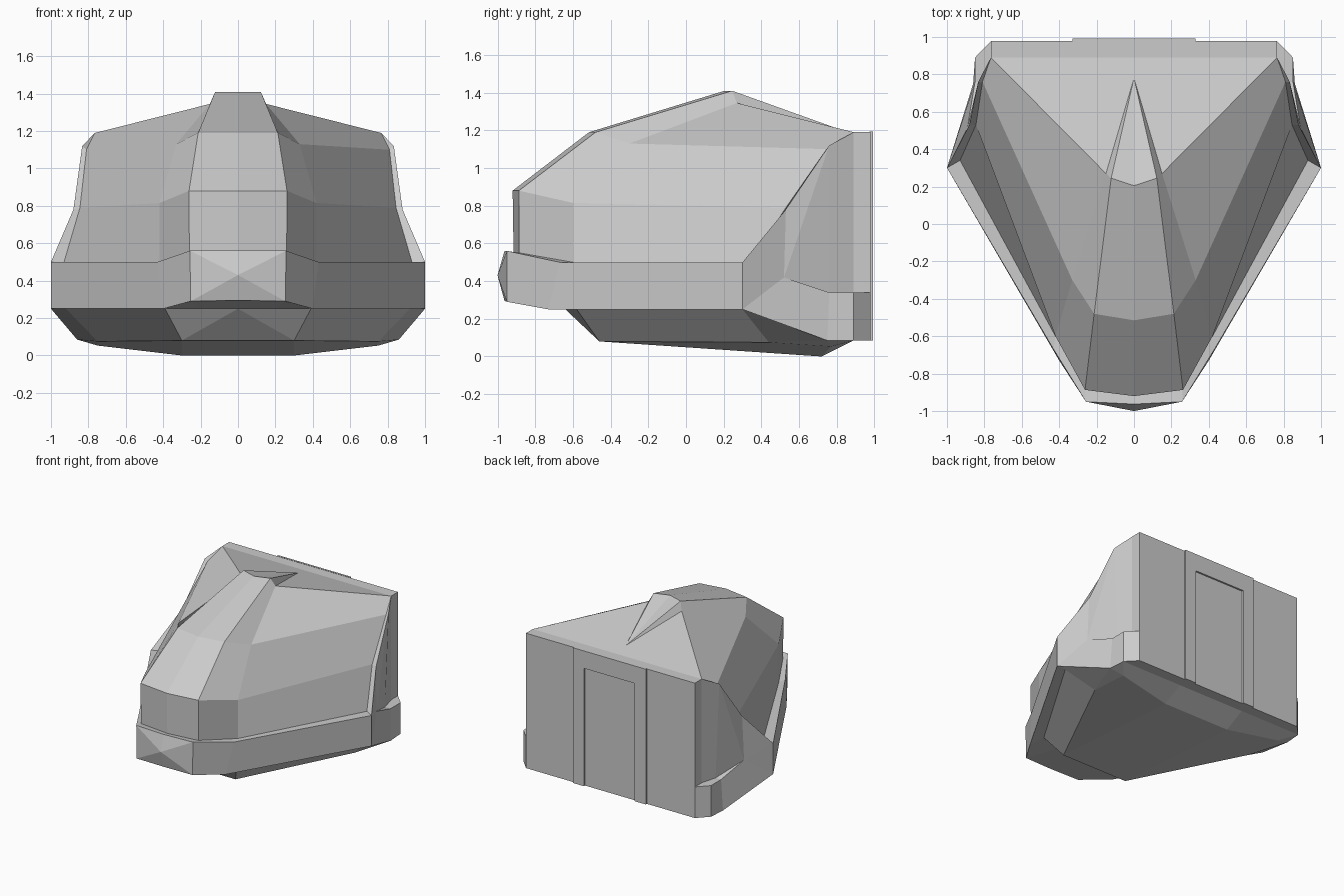
import bpy, bmesh
from mathutils import Vector

if "Cube" in bpy.data.objects:
    bpy.data.objects.remove(bpy.data.objects["Cube"])

CORE = Vector((0, 0.2, 0.3))   # point inside the hull, used to turn faces outward


def shell(name, faces):
    """Half shell from polygons of points, welded and mirrored across x."""
    bm = bmesh.new()
    for pts in faces:
        clean = []
        for p in pts:
            if p not in clean:
                clean.append(p)
        if len(clean) < 3:
            continue
        f = bm.faces.new([bm.verts.new(p) for p in clean])
        f.normal_update()
        if f.normal.dot(f.calc_center_median() - CORE) < 0:
            f.normal_flip()
    bmesh.ops.remove_doubles(bm, verts=bm.verts, dist=0.0005)
    me = bpy.data.meshes.new(name)
    bm.to_mesh(me)
    bm.free()
    ob = bpy.data.objects.new(name, me)
    bpy.context.collection.objects.link(ob)
    mod = ob.modifiers.new("mirror", 'MIRROR')
    mod.use_clip = True
    return ob


def loft(*rows):
    """Quads between neighbouring rows of points."""
    return [(a[i], a[i + 1], b[i + 1], b[i])
            for a, b in zip(rows, rows[1:]) for i in range(len(a) - 1)]


BACK = 0.978

# Canopy cross rows, from the centre line out to the rear frame
sill = [(0, -.915, .55), (.26, -.885, .55), (.42, -.6, .5), (.93, .34, .5)]
brow = [(0, -.92, .88), (.262, -.887, .88), (.42, -.6, .815), (.845, .53, .79)]
crown = [(0, -.515, 1.19), (.213, -.48, 1.19), (.33, -.3, 1.13), (.81, .76, 1.10)]
peak = [(0, .205, 1.41), (.122, .245, 1.41), (.15, .27, 1.345), (.765, .89, 1.19)]
shell("canopy", loft(sill, brow, crown, peak))

# Roof behind the peak, with a tapering centre ridge
top_corner, top_back = peak[3], (.765, BACK, 1.19)
tail, mid = (0, .78, 1.218), (0, .89, 1.19)
shell("roof", [
    (peak[0], peak[1], tail),
    (peak[1], peak[2], tail),
    (peak[2], top_corner, mid, tail),
    (top_corner, top_back, (0, BACK, 1.19), mid)])

# Bumper belt around the nose and sides
belt_top = [(0, -.963, .56), (.257, -.95, .56), (.43, -.67, .5), (1, .3, .5)]
belt_low = [(0, -.963, .295), (.253, -.95, .29), (.40, -.73, .25), (1, .3, .25)]
rim = [(0, -.64, .25), (.2, -.61, .25), (.39, -.58, .25), (.92, .3, .25)]
nose = (0, -1.0, .43)
shell("bumper_belt",
      loft(sill, belt_top) + loft(belt_top, belt_low)[1:] + loft(belt_low, rim) + [
          (nose, belt_top[0], belt_top[1]),
          (nose, belt_top[1], belt_low[1]),
          (nose, belt_low[1], belt_low[0])])

# Rear frame strip along the canopy edge
frame = [(1, .3, .5), (.88, .53, .78), (.833, .76, 1.12), top_corner]
shell("canopy_rear_frame", loft([r[3] for r in (sill, brow, crown, peak)], frame))

# Recessed rear flank
D, C, B, A = frame
E, P = belt_low[3], (.89, .52, .42)
Q, R, S = (.80, .76, .34), (.765, .89, .34), (.765, BACK, .34)
Qo, Qb = (.85, .76, .34), (.86, .75, .085)
Ro, Rb, Sb = (.85, .89, .34), (.85, .89, .085), (.765, BACK, .085)
shell("rear_flank", [
    (A, top_back, S, R), (A, R, Q, B), (B, Q, P), (B, P, C), (C, P, D),
    (D, P, E), (E, P, Qo, Qb), (P, Q, Qo)])

# Low block on each rear corner
shell("rear_corner_block", [
    (Q, R, S, Ro, Qo), (Qo, Ro, Rb, Qb), (Ro, S, Sb, Rb)])

# Lower hull and keel
K0, K1, K2 = (.3, -.46, .08), (.75, .44, .075), (.75, .77, .053)
low = [(0, -.46, .08), K0, K0, K1]
heel, heel_mid = (.3, .72, 0), (0, .72, 0)
shell("lower_hull", [
    (rim[0], K0, low[0]), (rim[0], rim[1], rim[2], K0),
    (rim[2], rim[3], K1, K0), (rim[3], E, Qb, K1)])
shell("keel", [
    (low[0], K0, heel, heel_mid), (K0, K1, heel), (K1, K2, heel),
    (K1, Qb, K2), (K2, Qb, Rb),
    (heel_mid, heel, (.3, .89, .085), (0, .89, .085)),
    (heel, K2, Rb, (.3, .89, .085)),
    ((0, .89, .085), Rb, Sb, (0, BACK, .085))])

# Flat rear wall, which also forms the recessed door face
shell("rear_wall", [((0, BACK, .085), Sb, top_back, (0, BACK, 1.19))])

# Raised door surround on the rear wall, open at the bottom
outline = [(0, 1.193), (.33, 1.193), (.33, .085), (.23, .085), (.23, 1.05), (0, 1.05)]
y0, y1 = BACK - .003, .992
surround = [tuple((x, y1, z) for x, z in outline)]
for (xa, za), (xb, zb) in zip(outline, outline[1:]):
    surround.append(((xa, y0, za), (xb, y0, zb), (xb, y1, zb), (xa, y1, za)))
shell("door_surround", surround)
